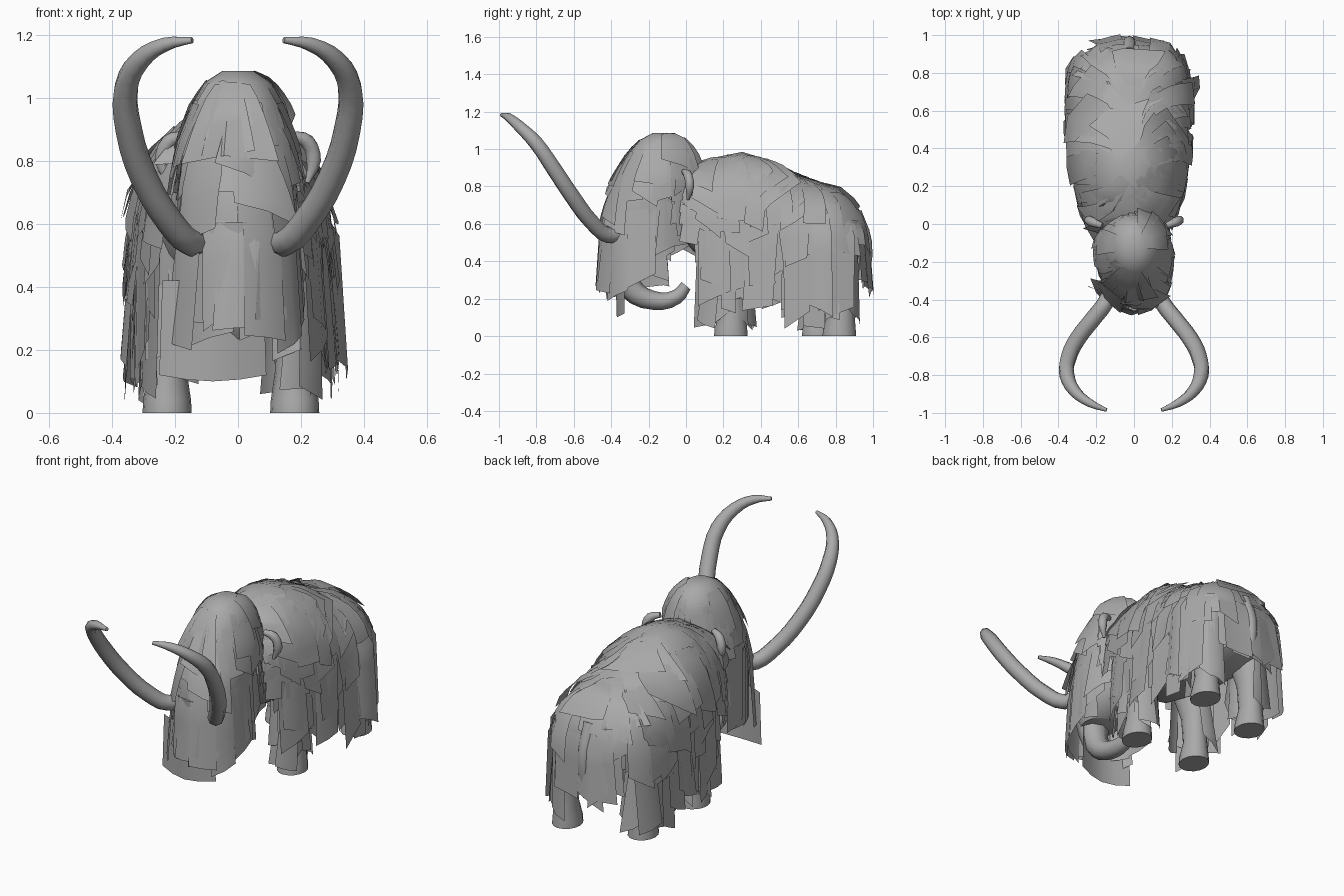
import bpy, bmesh, math, random
from mathutils import Vector
from mathutils.bvhtree import BVHTree

if "Cube" in bpy.data.objects:
    bpy.data.objects.remove(bpy.data.objects["Cube"])

random.seed(7)
U = random.uniform
DOWN = Vector((0, 0, -1))
GREY = bpy.data.materials.new("dark_grey")
GREY.diffuse_color = (0.4, 0.4, 0.4, 1)
GREY.use_nodes = True
GREY.node_tree.nodes["Principled BSDF"].inputs["Base Color"].default_value = GREY.diffuse_color


def smooth(ob, angle):
    bpy.ops.object.select_all(action='DESELECT')
    bpy.context.view_layer.objects.active = ob
    ob.select_set(True)
    if ob.type == 'CURVE':
        bpy.ops.object.convert(target='MESH')
    bpy.ops.object.shade_smooth_by_angle(angle=math.radians(angle))
    bpy.context.object.data.materials.append(GREY)


def finish(name, bm, angle=50):
    me = bpy.data.meshes.new(name)
    bm.to_mesh(me)
    bm.free()
    ob = bpy.data.objects.new(name, me)
    bpy.context.collection.objects.link(ob)
    smooth(ob, angle)


def loft(name, rings, axis, n=20):
    """Skin elliptical rings (t, a, b, ra, rb) along y or z; returns a BVH tree."""
    bm = bmesh.new()
    loops = []
    for t, a, b, ra, rb in rings:
        loop = []
        for i in range(n):
            w = math.tau * i / n
            u, v = a + ra * math.cos(w), b + rb * math.sin(w)
            loop.append(bm.verts.new((u, t, v) if axis == 'y' else (u, v, t)))
        loops.append(loop)
    for p, q in zip(loops, loops[1:]):
        for i in range(n):
            j = (i + 1) % n
            bm.faces.new((p[i], p[j], q[j], q[i]))
    bm.faces.new(loops[0])
    bm.faces.new(loops[-1])
    bmesh.ops.recalc_face_normals(bm, faces=bm.faces)
    tree = BVHTree.FromBMesh(bm)
    finish(name, bm)
    return tree


def tube(name, pts):
    """Tapered tube through (x, y, z, radius) points."""
    cu = bpy.data.curves.new(name, 'CURVE')
    cu.dimensions = '3D'
    cu.bevel_depth = 1
    cu.bevel_resolution = 2
    cu.resolution_u = 3
    cu.use_fill_caps = True
    sp = cu.splines.new('BEZIER')
    sp.bezier_points.add(len(pts) - 1)
    for bp, (x, y, z, r) in zip(sp.bezier_points, pts):
        bp.co, bp.radius = (x, y, z), r
        bp.handle_left_type = bp.handle_right_type = 'AUTO'
    ob = bpy.data.objects.new(name, cu)
    bpy.context.collection.objects.link(ob)
    smooth(ob, 50)


def strand(tree, p, length, lift, drift, rows=5):
    """Comb a line of hair down the surface, then let it hang straight."""
    pts, hang = [], False
    p, nrm, _, _ = tree.find_nearest(p)
    for i in range(rows + 1):
        if not hang:
            loc, n2, _, _ = tree.find_nearest(p)
            if n2.z < 0.03:
                hang = True
                nrm = Vector((nrm.x, nrm.y, 0)).normalized()
            else:
                p, nrm = loc, n2
        out = p + nrm * (lift * (0.2 + i / rows)) + drift * (i / rows)
        out.z = max(out.z, 0.03)
        pts.append(out)
        d = DOWN.copy()
        if not hang:
            d -= nrm * d.dot(nrm)
            if d.length < 0.08:
                d = Vector((math.copysign(1, p.x), 0, -0.1))
        p = p + d.normalized() * (length / rows)
    return pts


def coat(name, tree, starts):
    """Sheets of matted fur, each three strands wide: (point, length, width)."""
    bm = bmesh.new()
    for p, length, width in starts:
        loc, nrm, _, _ = tree.find_nearest(Vector(p))
        side = DOWN.cross(nrm)
        side = side.normalized() if side.length > 0.1 else Vector((0, 1, 0))
        lift, skew = U(0.004, 0.035), U(-0.05, 0.05)
        drift = side * U(-0.04, 0.04)
        cols = [[bm.verts.new(c) for c in
                 strand(tree, loc + side * (k * width / 2), length + k * skew, lift, drift)]
                for k in (-1, 0, 1)]
        for a, b in zip(cols, cols[1:]):
            for i in range(len(a) - 1):
                bm.faces.new((a[i], a[i + 1], b[i + 1], b[i]))
    finish(name, bm, 40)


# Body: humped shoulders, sloping back, set slightly left
CX = -0.025
body = [(-0.06, 0.84, 0.56, 0.15), (0.0, 0.89, 0.50, 0.2), (0.07, 0.925, 0.42, 0.225),
        (0.15, 0.955, 0.36, 0.25), (0.3, 0.985, 0.33, 0.275), (0.45, 0.94, 0.31, 0.29),
        (0.6, 0.86, 0.32, 0.295), (0.72, 0.82, 0.33, 0.295), (0.82, 0.79, 0.37, 0.275),
        (0.89, 0.72, 0.42, 0.23), (0.93, 0.65, 0.48, 0.17), (0.95, 0.59, 0.53, 0.06)]
body_tree = loft("body", [(y, CX, (t + b) / 2, w, (t - b) / 2) for y, t, b, w in body], 'y')

# Head: tall domed skull
head_tree = loft("head", [
    (1.085, 0, -0.12, 0.05, 0.06), (1.05, 0, -0.12, 0.105, 0.125),
    (0.98, 0, -0.13, 0.145, 0.175), (0.86, 0, -0.15, 0.175, 0.215),
    (0.72, 0, -0.19, 0.185, 0.23), (0.6, 0, -0.22, 0.18, 0.225),
    (0.48, 0, -0.25, 0.15, 0.18), (0.38, 0, -0.29, 0.1, 0.11)], 'z')

# Trunk curling back underneath, and tail
tube("trunk", [(0, -0.34, 0.6, 0.12), (0, -0.35, 0.42, 0.09), (0, -0.3, 0.26, 0.065),
               (0, -0.17, 0.19, 0.05), (0, -0.05, 0.21, 0.04), (0, 0.0, 0.27, 0.03)])
tube("tail", [(CX, 0.9, 0.66, 0.04), (CX, 0.96, 0.5, 0.035), (CX, 0.95, 0.3, 0.03)])

for s, label in ((1, "right"), (-1, "left")):
    # Tusks sweeping out, up and inward
    tube(label + "_tusk", [
        (s * x, y, z, r) for x, y, z, r in (
            (0.11, -0.33, 0.555, 0.04), (0.15, -0.415, 0.54, 0.044), (0.215, -0.5, 0.605, 0.044),
            (0.3, -0.61, 0.75, 0.044), (0.347, -0.71, 0.9, 0.043), (0.355, -0.8, 1.03, 0.04),
            (0.31, -0.89, 1.12, 0.032), (0.23, -0.95, 1.17, 0.023), (0.145, -0.985, 1.183, 0.01))])
    # Small ears
    tube(label + "_ear", [(s * 0.17, -0.01, 0.88, 0.015), (s * 0.22, 0.01, 0.86, 0.025),
                          (s * 0.24, 0.02, 0.8, 0.025), (s * 0.22, 0.01, 0.73, 0.008)])
    # Pillar legs with shaggy sleeves, hind pair staggered
    for part, y in (("front", 0.24), ("hind", 0.82 if s > 0 else 0.71)):
        x = 0.18 if s > 0 else -0.225
        leg_tree = loft(f"{label}_{part}_leg", [
            (0, x, y, 0.078, 0.09), (0.04, x, y, 0.076, 0.087), (0.13, x, y + 0.01, 0.063, 0.07),
            (0.28, x, y, 0.065, 0.075), (0.42, x * 0.95, y - 0.01, 0.085, 0.11),
            (0.62, x * 0.85, y - 0.02, 0.09, 0.13)], 'z', 16)
        tufts = []
        for i in range(9):
            w = math.tau * i / 9 + U(-0.2, 0.2)
            if s * math.cos(w) > -0.5:
                z = U(0.38, 0.46)
                tufts.append(((x + 0.2 * math.cos(w), y + 0.2 * math.sin(w), z),
                              z - U(0.04, 0.17), U(0.07, 0.12)))
        coat(f"{label}_{part}_leg_fur", leg_tree, tufts)

# Body fur: flank sheets, rump, neck, then shorter ones up to the spine
starts = []
for z, low, high, step in ((0.62, 0.04, 0.2, 0.085), (0.67, 0.14, 0.36, 0.1)):
    for s in (1, -1):
        y = 0.1
        while y < 0.9:
            zz = z + U(-0.04, 0.04)
            starts.append(((CX + s * 0.4, y, zz), zz - U(low, high), U(0.1, 0.18)))
            y += step * U(0.7, 1.2)
for i in range(10):
    zz = U(0.56, 0.66)
    starts.append(((CX + U(-0.2, 0.2), 1.05, zz), zz - U(0.27, 0.4), U(0.1, 0.16)))
for i in range(14):
    w = math.radians(i * 180 / 13)
    starts.append(((CX + 0.4 * math.cos(w), U(-0.02, 0.08), 0.68 + 0.35 * math.sin(w)),
                   U(0.2, 0.32), U(0.1, 0.16)))
for i in range(90):
    y, w = U(0.08, 0.92), math.radians(U(15, 165))
    starts.append(((CX + 0.5 * math.cos(w), y, 0.6 + 0.5 * math.sin(w)),
                   U(0.2, 0.36), U(0.1, 0.18)))
coat("body_fur", body_tree, starts)

# Head fur: long curtain round the face, then shaggy crown
starts = []
for i in range(24):
    a = (i - 11.5) * 11
    w = math.radians(a - 90)
    zz = U(0.62, 0.74)
    starts.append(((0.4 * math.cos(w), -0.2 + 0.45 * math.sin(w), zz),
                   zz - (U(0.24, 0.34) if abs(a) < 95 else U(0.38, 0.46)), U(0.1, 0.16)))
for i in range(48):
    w = U(0, math.tau)
    z = U(0.75, 1.08)
    r = 1.14 - z
    starts.append(((r * math.cos(w), -0.14 + r * math.sin(w), z), U(0.16, 0.32), U(0.08, 0.14)))
coat("head_fur", head_tree, starts)

# Long sheet hanging under the chin
bm = bmesh.new()
top, bot = [], []
for i in range(5):
    c = math.sin(i / 4 * math.pi)
    top.append(bm.verts.new((-0.24 + 0.08 * i, -0.33 - 0.05 * c, 0.42)))
    bot.append(bm.verts.new((-0.25 + 0.085 * i, -0.33 - 0.04 * c, 0.12 - 0.02 * c)))
for i in range(4):
    bm.faces.new((top[i], bot[i], bot[i + 1], top[i + 1]))
finish("chin_fur", bm)
